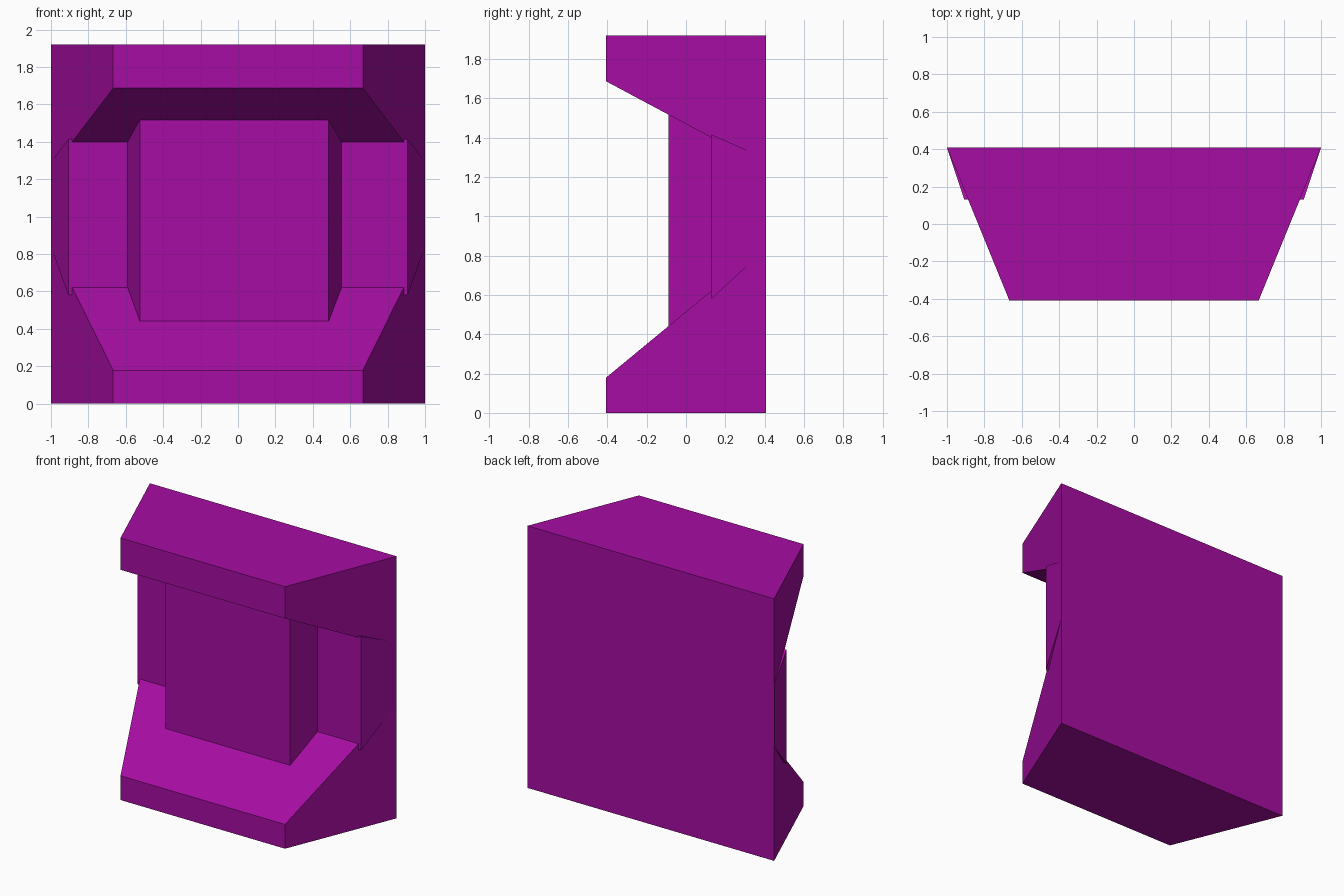
import bpy
import bmesh

cube = bpy.data.objects.get("Cube")
if cube:
    bpy.data.objects.remove(cube, do_unlink=True)

# Single flat colour
purple = bpy.data.materials.new("purple")
purple.use_nodes = True
colour = (0.38, 0.004, 0.36, 1)
purple.diffuse_color = colour
purple.node_tree.nodes["Principled BSDF"].inputs["Base Color"].default_value = colour


def tapered_prism(name, profile, front, back):
    """Span a (y, z) side profile between sides that taper from front to back.

    front and back are (y, left-hand x, right-hand x).
    """
    def side_x(y, side):
        t = (y - front[0]) / (back[0] - front[0])
        return front[side] + t * (back[side] - front[side])

    bm = bmesh.new()
    ends = [[bm.verts.new((side_x(y, side), y, z)) for y, z in profile]
            for side in (1, 2)]
    for end in ends:
        bm.faces.new(end)
    for i in range(len(profile)):
        j = (i + 1) % len(profile)
        bm.faces.new((ends[0][i], ends[0][j], ends[1][j], ends[1][i]))
    bmesh.ops.recalc_face_normals(bm, faces=bm.faces)
    mesh = bpy.data.meshes.new(name)
    bm.to_mesh(mesh)
    bm.free()
    mesh.materials.append(purple)
    obj = bpy.data.objects.new(name, mesh)
    bpy.context.collection.objects.link(obj)
    return obj


# Outer shell: wide at the back, with sloped lips above and below a recess
tapered_prism(
    "outer_shell",
    [(-0.408, 0), (0.408, 0), (0.408, 1.92), (-0.408, 1.92),
     (-0.408, 1.687), (0.2, 1.362), (0.2, 0.68), (-0.408, 0.178)],
    (-0.408, -0.667, 0.667), (0.408, -1, 1))

# Recess panel: tapers back into the shell and stands just proud of its sides
tapered_prism(
    "recess_panel",
    [(0.13, 0.58), (0.405, 0.835), (0.405, 1.294), (0.13, 1.415)],
    (0.13, -0.907, 0.907), (0.405, -0.999, 0.999))

# Centre block: raised pad with bevelled sides, bedded into both slopes
tapered_prism(
    "centre_block",
    [(-0.09, 0.42), (0.18, 0.6), (0.18, 1.42), (-0.09, 1.54)],
    (-0.09, -0.525, 0.485), (0.18, -0.605, 0.57))
